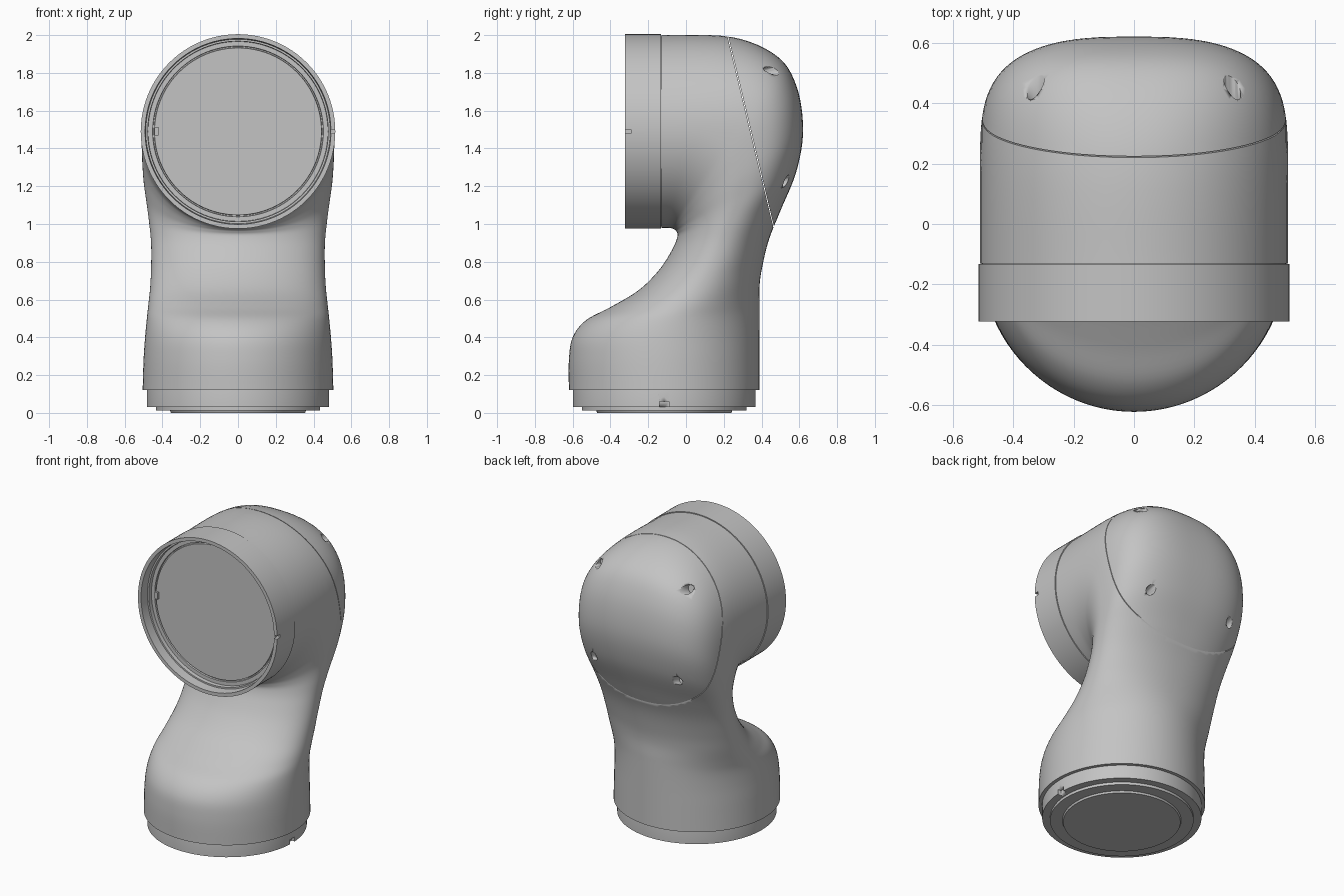
import bpy, bmesh, math
from mathutils import Vector, Matrix
from mathutils.bvhtree import BVHTree

old = bpy.data.objects.get("Cube")
if old:
    bpy.data.objects.remove(old, do_unlink=True)

grey = bpy.data.materials.new("light_grey")
grey.use_nodes = True
grey.diffuse_color = (0.55, 0.55, 0.55, 1)
grey.node_tree.nodes["Principled BSDF"].inputs["Base Color"].default_value = grey.diffuse_color

SEG = 96
AXIS_Z = 1.49      # height of the front opening's axis
BASE_Y = -0.115    # centre of the round foot


def finish(name, bm, angle=35):
    """Turn a bmesh into a smooth shaded object."""
    bmesh.ops.recalc_face_normals(bm, faces=bm.faces)
    mesh = bpy.data.meshes.new(name)
    bm.to_mesh(mesh)
    bm.free()
    mesh.materials.append(grey)
    ob = bpy.data.objects.new(name, mesh)
    bpy.context.collection.objects.link(ob)
    bpy.ops.object.select_all(action='DESELECT')
    ob.select_set(True)
    bpy.context.view_layer.objects.active = ob
    bpy.ops.object.shade_smooth_by_angle(angle=math.radians(angle))
    return ob


def skin(rings):
    """Closed skin over a list of equal rings of points."""
    bm = bmesh.new()
    loops = [[bm.verts.new(p) for p in ring] for ring in rings]
    for a, b in zip(loops, loops[1:]):
        for i in range(len(a)):
            j = (i + 1) % len(a)
            bm.faces.new((a[i], a[j], b[j], b[i]))
    bm.faces.new(loops[0])
    bm.faces.new(loops[-1])
    return bm


def lathe(name, profile, matrix):
    """Revolve (radius, height) points round z, then place them."""
    turn = [2 * math.pi * i / SEG for i in range(SEG)]
    bm = skin([[(r * math.cos(t), r * math.sin(t), h) for t in turn] for r, h in profile])
    bm.transform(matrix)
    return finish(name, bm)


def cut(ob, bm):
    """Subtract a temporary cutter from an object."""
    cutter = finish("cutter", bm)
    cutter.hide_render = True
    mod = ob.modifiers.new("cut", 'BOOLEAN')
    mod.operation, mod.solver, mod.object = 'DIFFERENCE', 'EXACT', cutter
    bpy.context.view_layer.objects.active = ob
    bpy.ops.object.modifier_apply(modifier=mod.name)
    bpy.data.objects.remove(cutter, do_unlink=True)


def box(centre, size):
    bm = bmesh.new()
    bmesh.ops.create_cube(bm, size=1)
    bm.transform(Matrix.Translation(centre) @ Matrix.Diagonal((*size, 1)))
    return bm


def rod(centre, axis, radius, length):
    bm = bmesh.new()
    bmesh.ops.create_cone(bm, cap_ends=True, segments=32, radius1=radius,
                          radius2=radius, depth=length)
    turn = Vector((0, 0, 1)).rotation_difference(axis).to_matrix().to_4x4()
    bm.transform(Matrix.Translation(centre) @ turn)
    return bm


# Elbow sections: inner y, inner z, outer y, outer z, half width, outer squareness
SECTIONS = [
    (-.62, .12, .39, .12, .505, 2), (-.62, .28, .39, .28, .5, 2),
    (-.6, .4, .39, .4, .492, 2), (-.53, .49, .39, .5, .483, 2),
    (-.4, .56, .39, .58, .475, 2), (-.25, .65, .39, .68, .465, 2.1),
    (-.14, .76, .405, .78, .46, 2.1), (-.07, .87, .44, .92, .46, 2.2),
    (-.045, .935, .5, 1.07, .47, 2.3), (-.05, .96, .585, 1.28, .485, 2.6),
    (-.06, .97, .62, 1.5, .5, 2.8), (-.07, .975, .585, 1.73, .508, 2.8),
    (-.08, .978, .48, 1.89, .51, 2.5), (-.1, .98, .24, 1.99, .51, 2.1),
    (-.13, .98, -.13, 2, .51, 2),
]


def spline(rows, steps):
    """Smooth curve through all rows."""
    pts = [rows[0]] + rows + [rows[-1]]
    for k in range(len(rows) - 1):
        for s in range(steps):
            t = s / steps
            yield [b + t / 2 * (c - a + t * (2*a - 5*b + 4*c - d + t * (3*(b - c) + d - a)))
                   for a, b, c, d in zip(*pts[k:k + 4])]
    yield rows[-1]


def section(iy, iz, oy, oz, half, square):
    inner, outer = Vector((0, iy, iz)), Vector((0, oy, oz))
    mid, arm = (inner + outer) / 2, (outer - inner) / 2
    ring = []
    for i in range(SEG):
        a = 2 * math.pi * i / SEG
        c, s = math.cos(a), math.sin(a)
        e = 2 / square if c > 0 else 1
        p = mid + arm * math.copysign(abs(c) ** e, c)
        p.x = half * math.copysign(abs(s) ** e, s)
        ring.append(p)
    return ring


# Elbow body and rear cap, split along a slanted plane with a fine gap
seam = Vector((0, .22, 2))
normal = Vector((0, 1.04, .25)).normalized()
whole = skin([section(*row) for row in spline(SECTIONS, 6)])
bmesh.ops.recalc_face_normals(whole, faces=whole.faces)
tree = BVHTree.FromBMesh(whole)


def part(side):
    bm = whole.copy()
    geom = bm.verts[:] + bm.edges[:] + bm.faces[:]
    bmesh.ops.bisect_plane(bm, geom=geom, plane_co=seam + normal * side * .002,
                           plane_no=normal * -side, clear_outer=True)
    bmesh.ops.holes_fill(bm, edges=[e for e in bm.edges if e.is_boundary], sides=0)
    return bm


elbow = finish("elbow_body", part(-1), 45)
cap = finish("rear_cap", part(1), 45)
whole.free()

# Four screw recesses in the cap
for x, y, z in ((.325, .45, 1.81), (.31, .5, 1.22)):
    for side in (-1, 1):
        start = Vector((side * x, y, z)) + normal
        hit = tree.ray_cast(start, -normal)[0]
        if hit:
            cut(cap, rod(hit + normal * .04, normal, .028, .2))

# Front collar with its recessed plate
front = Matrix.Translation((0, 0, AXIS_Z)) @ Matrix.Rotation(math.pi / 2, 4, 'X')
collar = lathe("front_collar", [
    (.5, .12), (.503, .132), (.515, .132), (.515, .322), (.492, .322), (.488, .26),
    (.478, .26), (.476, .235), (.452, .235), (.45, .225), (.444, .225), (.442, .235)], front)
cut(collar, box((.495, -.31, AXIS_Z), (.06, .04, .022)))
finish("collar_key", box((-.432, -.24, AXIS_Z), (.022, .02, .045)))

# Foot: stepped flange with a round-topped notch
foot = lathe("foot_flange", [
    (.48, .14), (.483, .12), (.483, .03), (.435, .03), (.435, .012), (.36, .012),
    (.355, 0)], Matrix.Translation((0, BASE_Y, 0)))
side_point = Vector((.48, BASE_Y, .06))
cut(foot, rod(side_point, Vector((1, 0, 0)), .025, .04))
cut(foot, box(side_point - Vector((0, 0, .025)), (.04, .05, .05)))
